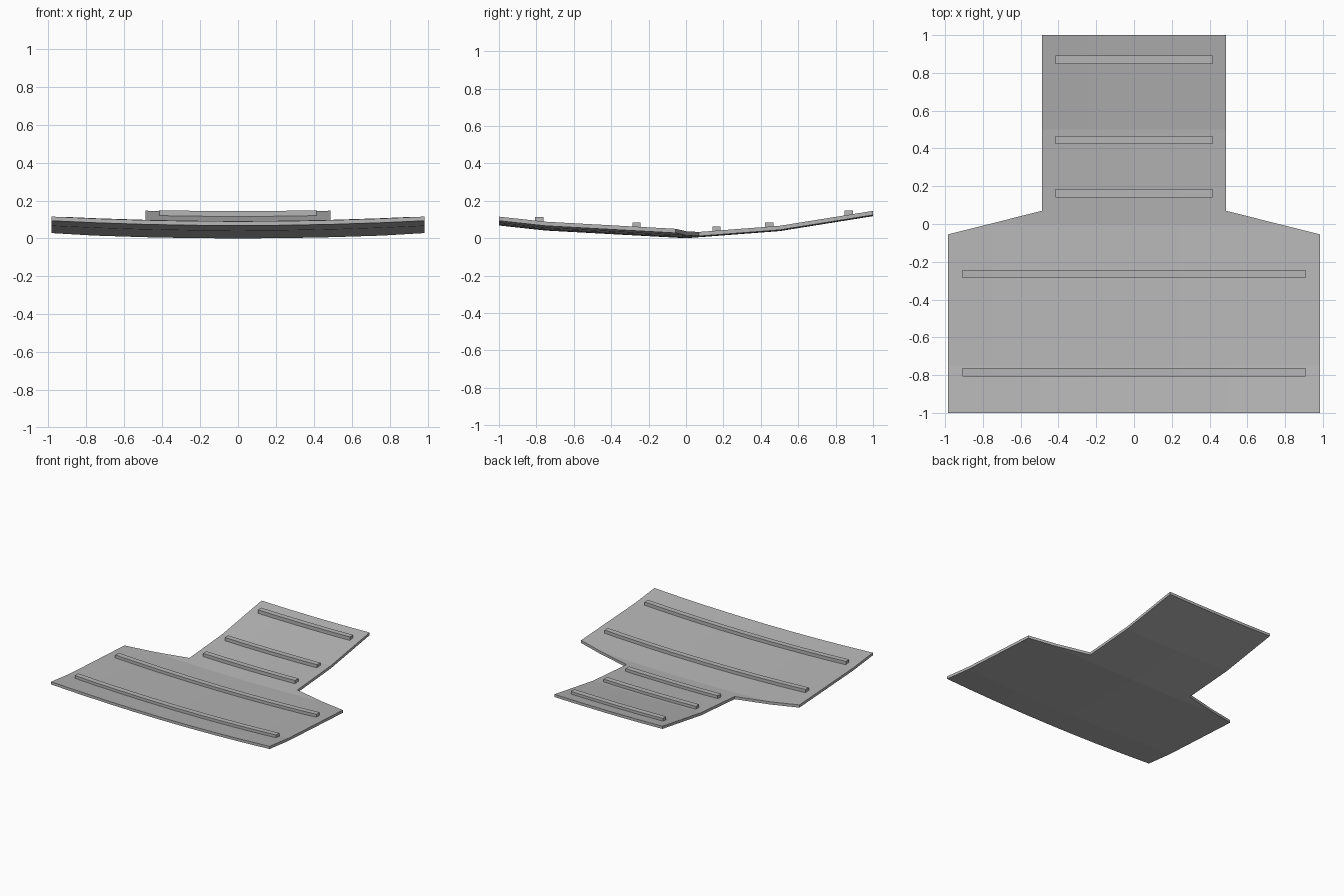
import bpy, bmesh
from mathutils import Vector

if "Cube" in bpy.data.objects:
    bpy.data.objects.remove(bpy.data.objects["Cube"])

THICK = 0.022
Y_PROFILE = [(-1, 0.068), (-0.75, 0.041), (0, 0.0), (0.5, 0.038), (1, 0.118)]
X_BREAKS = [-0.75, -0.5, -0.25, 0, 0.25, 0.5, 0.75]

grey = bpy.data.materials.new("mid grey")
grey.diffuse_color = (0.47, 0.47, 0.47, 1)
grey.use_nodes = True
grey.node_tree.nodes["Principled BSDF"].inputs["Base Color"].default_value = grey.diffuse_color


def lengthwise(y):
    """Height of the underside along the centre line."""
    for (y0, z0), (y1, z1) in zip(Y_PROFILE, Y_PROFILE[1:]):
        if y <= y1 + 1e-6:
            return z0 + (z1 - z0) * (y - y0) / (y1 - y0)
    return Y_PROFILE[-1][1]


def sideways(x):
    """Gentle rise towards both sides."""
    return 0.026 * x * x


def bent_plate(name, outline, y_cuts, height, thick):
    """Cut a flat outline into strips, bend it and thicken it upwards."""
    bm = bmesh.new()
    bm.faces.new([bm.verts.new((x, y, 0)) for x, y in outline])
    cuts = [((x, 0, 0), (1, 0, 0)) for x in X_BREAKS]
    cuts += [((0, y, 0), (0, 1, 0)) for y in y_cuts]
    for co, no in cuts:
        bmesh.ops.bisect_plane(bm, geom=bm.verts[:] + bm.edges[:] + bm.faces[:],
                               dist=1e-5, plane_co=co, plane_no=no)
    for v in bm.verts:
        v.co.z = height(v.co.x, v.co.y)
    new = bmesh.ops.extrude_face_region(bm, geom=bm.faces[:], use_keep_orig=True)["geom"]
    top = [v for v in new if isinstance(v, bmesh.types.BMVert)]
    bmesh.ops.translate(bm, verts=top, vec=Vector((0, 0, thick)))
    bmesh.ops.recalc_face_normals(bm, faces=bm.faces[:])
    me = bpy.data.meshes.new(name)
    bm.to_mesh(me)
    bm.free()
    me.materials.append(grey)
    ob = bpy.data.objects.new(name, me)
    bpy.context.collection.objects.link(ob)
    return ob


# Curved T-shaped panel
half = [(0.985, -1), (0.985, -0.055), (0.487, 0.07), (0.487, 1)]
outline = half + [(-x, y) for x, y in reversed(half)]
bent_plate("curved_panel", outline, [-0.75, 0, 0.5],
           lambda x, y: lengthwise(y) + sideways(x), THICK)

# Raised cross ribs: position along y, half width
for i, (yc, hw) in enumerate([(-0.785, 0.907), (-0.265, 0.907),
                              (0.163, 0.415), (0.445, 0.415), (0.87, 0.415)]):
    d = 0.022
    rect = [(-hw, yc - d), (hw, yc - d), (hw, yc + d), (-hw, yc + d)]
    base = lengthwise(yc) + THICK - 0.008
    bent_plate(f"cross_rib_{i + 1}", rect, [],
               lambda x, y, b=base: b + sideways(x), 0.033)
